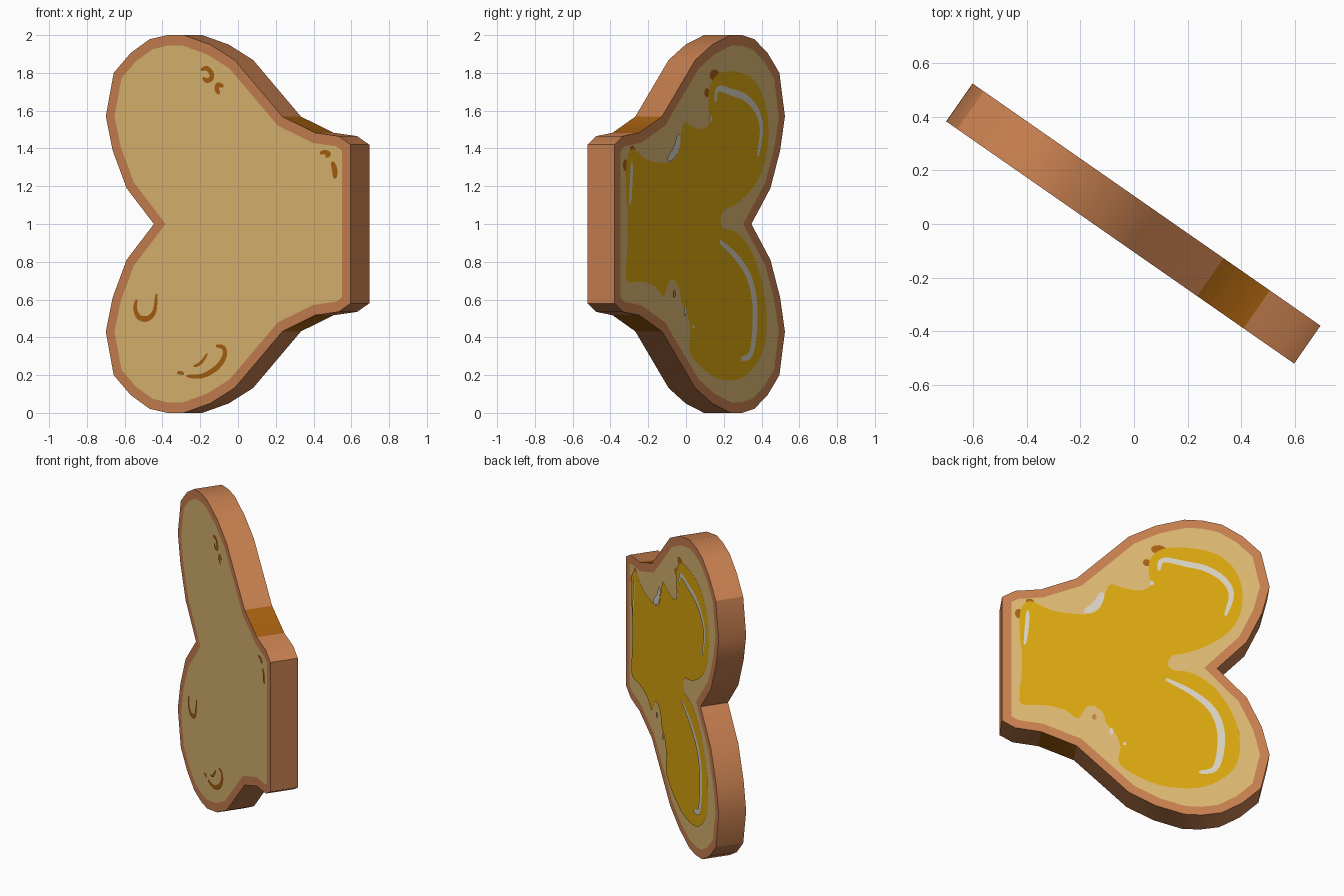
import bpy, bmesh, math
from mathutils import Vector

if "Cube" in bpy.data.objects:
    bpy.data.objects.remove(bpy.data.objects["Cube"])

T = 0.086                                   # half thickness of the slice
TURN = -math.radians(34.84)


def material(name, rgb):
    m = bpy.data.materials.new(name)
    lin = [((c / 255 + 0.055) / 1.055) ** 2.4 if c > 10 else c / 255 / 12.92 for c in rgb]
    m.diffuse_color = (*lin, 1)
    m.use_nodes = True
    m.node_tree.nodes["Principled BSDF"].inputs["Base Color"].default_value = m.diffuse_color
    return m


CRUST = material("crust_brown", (200, 128, 80))
CRUMB = material("crumb_tan", (219, 182, 113))
HONEY = material("honey_yellow", (218, 166, 14))
SHEEN = material("sheen_cream", (216, 210, 196))
TOAST = material("toasted_orange_brown", (168, 97, 16))


def finish(name, bm, mats):
    me = bpy.data.meshes.new(name)
    bm.to_mesh(me)
    bm.free()
    for m in mats:
        me.materials.append(m)
    ob = bpy.data.objects.new(name, me)
    bpy.context.collection.objects.link(ob)
    ob.rotation_euler.z = TURN
    return ob


def spline(pts, closed=False, steps=4):
    """Catmull-Rom smoothing of a 2D point list."""
    p = [Vector(q) for q in pts]
    n = len(p)
    get = (lambda i: p[i % n]) if closed else (lambda i: p[max(0, min(n - 1, i))])
    out = []
    for i in range(n if closed else n - 1):
        a, b, c, d = (get(i + k) for k in (-1, 0, 1, 2))
        for s in range(steps):
            t = s / steps
            out.append(0.5 * (2 * b + (c - a) * t + (2 * a - 5 * b + 4 * c - d) * t * t
                              + (3 * b - a - 3 * c + d) * t ** 3))
    return out if closed else out + [p[-1]]


def back(p):
    """Back-face drawing units (left to right, downwards) to slice coordinates."""
    return (0.79 - (p[0] - 2) / 168, 1 + (166 - p[1]) / 151)


def front(p):
    """Front-grid x, z to slice coordinates."""
    return ((p[0] + 0.049) / 0.8207, p[1])


def add_patch(bm, outline, y):
    """Flat painted patch facing outwards at depth y."""
    f = bm.faces.new([bm.verts.new((p[0], y, p[1])) for p in outline])
    f.normal_update()
    if f.normal.y * y < 0:
        f.normal_flip()
    bmesh.ops.triangulate(bm, faces=[f], ngon_method='EAR_CLIP')


def add_stroke(bm, pts, width, y):
    """Brush stroke with tapered ends."""
    c = spline(pts)
    left, right = [], []
    for i, p in enumerate(c):
        d = (c[min(i + 1, len(c) - 1)] - c[max(i - 1, 0)]).normalized()
        w = width / 2 * (0.35 + 0.65 * math.sin(math.pi * i / (len(c) - 1)) ** 0.6
                         if 0 < i < len(c) - 1 else 0.35)
        side = Vector((-d.y, d.x)) * w
        left.append(p + side)
        right.append(p - side)
    vl = [bm.verts.new((p.x, y, p.y)) for p in left]
    vr = [bm.verts.new((p.x, y, p.y)) for p in right]
    for i in range(len(c) - 1):
        f = bm.faces.new((vl[i], vl[i + 1], vr[i + 1], vr[i]))
        f.normal_update()
        if f.normal.y * y < 0:
            f.normal_flip()


def oval(c, rx, rz, n=12):
    return [(c[0] + rx * math.cos(k * math.tau / n), c[1] + rz * math.sin(k * math.tau / n))
            for k in range(n)]


# Bread slice: half outline above z = 1, mirrored below
half = [(-.659, 1.19), (-.749, 1.39), (-.793, 1.57), (-.742, 1.80), (-.633, 1.905),
        (-.511, 1.978), (-.395, 2.0), (-.29, 2.0), (-.12, 1.95), (.038, 1.868),
        (.347, 1.568), (.557, 1.483), (.709, 1.465), (.787, 1.42)]
profile = [(-.4825, 1.0)] + half + [(u, 2 - z) for u, z in reversed(half)]
bm = bmesh.new()
rings = [[bm.verts.new((u, y, z)) for u, z in profile] for y in (-T, T)]
caps = [bm.faces.new(r) for r in rings]
n = len(profile)
for i in range(n):
    j = (i + 1) % n
    f = bm.faces.new((rings[0][i], rings[0][j], rings[1][j], rings[1][i]))
    if 0.4 < f.calc_center_median().x < 0.5:     # toasted band in the waist
        f.material_index = 2
bmesh.ops.recalc_face_normals(bm, faces=bm.faces)
bmesh.ops.inset_region(bm, faces=caps, thickness=0.055, use_even_offset=True)
for f in caps:
    f.material_index = 1
bmesh.ops.triangulate(bm, faces=caps, ngon_method='EAR_CLIP')
slice_ob = finish("bread_slice", bm, [CRUST, CRUMB, TOAST])
bpy.context.view_layer.objects.active = slice_ob
slice_ob.select_set(True)
bpy.ops.object.shade_smooth_by_angle(angle=math.radians(28))

# Honey spread on the back face
spread = [(167, 163), (172, 155), (185, 152), (205, 144), (228, 128), (240, 105), (240, 80),
          (230, 60), (212, 48), (185, 44), (163, 46), (150, 56), (148, 72), (150, 84),
          (140, 90), (122, 88), (110, 85), (104, 97), (98, 112), (85, 117), (60, 116),
          (45, 112), (30, 106), (21, 115), (20, 140), (22, 160), (22, 180), (20, 200),
          (22, 212), (45, 212), (65, 216), (78, 224), (86, 212), (95, 211), (103, 218),
          (106, 228), (115, 238), (120, 252), (118, 266), (130, 277), (160, 289),
          (195, 290), (220, 280), (236, 262), (238, 235), (230, 210), (212, 185),
          (190, 172), (172, 170)]
bm = bmesh.new()
add_patch(bm, spline([back(p) for p in spread], True, 3), T + 0.004)
finish("honey_spread", bm, [HONEY])

# Cream sheen strokes and dots on the honey
bm = bmesh.new()
for pts, w in (
        ([(158, 69), (162, 58), (185, 61), (205, 65), (222, 75), (230, 90), (224, 112)], 0.04),
        ([(84, 115), (96, 107), (102, 94)], 0.05),
        ([(25, 151), (27, 132), (28, 116)], 0.025),
        ([(165, 180), (190, 192), (210, 208), (219, 228), (219, 252), (213, 270), (198, 274)], 0.045)):
    add_stroke(bm, [back(p) for p in pts], w, T + 0.007)
for c, rx, rz in (((151, 82), .012, .016), ((111, 236), .011, .025), ((124, 248), .011, .01)):
    add_patch(bm, oval(back(c), rx, rz), T + 0.007)
finish("honey_sheen", bm, [SHEEN])

# Small crust-coloured speck beside the honey
bm = bmesh.new()
add_patch(bm, oval(back((94, 222)), .014, .02), T + 0.007)
finish("crust_speck", bm, [CRUST])

# Toasted spots on the back, tucked under the honey edge
bm = bmesh.new()
for c, rx, rz in (((158, 47), .046, .03), ((146, 61), .023, .024), ((19, 119), .022, .032),
                  ((30, 106), .024, .018), ((233, 233), .03, .056)):
    add_patch(bm, oval(back(c), rx, rz), T + 0.002)
finish("toasted_spots_back", bm, [TOAST])

# Toasted marks on the front
bm = bmesh.new()
for pts, w in (
        ([(-.195, 1.815), (-.165, 1.825), (-.14, 1.80), (-.14, 1.77), (-.165, 1.76), (-.185, 1.775)], .03),
        ([(-.075, 1.73), (-.105, 1.735), (-.11, 1.71), (-.095, 1.69)], .03),
        ([(.435, 1.375), (.46, 1.38), (.485, 1.37), (.465, 1.355)], .025),
        ([(.50, 1.33), (.513, 1.29), (.515, 1.24)], .035),
        ([(-.535, .60), (-.543, .55), (-.52, .505), (-.475, .50), (-.44, .54), (-.43, .63)], .03),
        ([(-.27, .195), (-.19, .195), (-.11, .24), (-.07, .30), (-.075, .345), (-.115, .355)], .03),
        ([(-.235, .245), (-.195, .265), (-.16, .315)], .018),
        ([(-.32, .212), (-.30, .212), (-.285, .205)], .02)):
    add_stroke(bm, [front(p) for p in pts], w, -T - 0.003)
finish("toasted_marks_front", bm, [TOAST])
